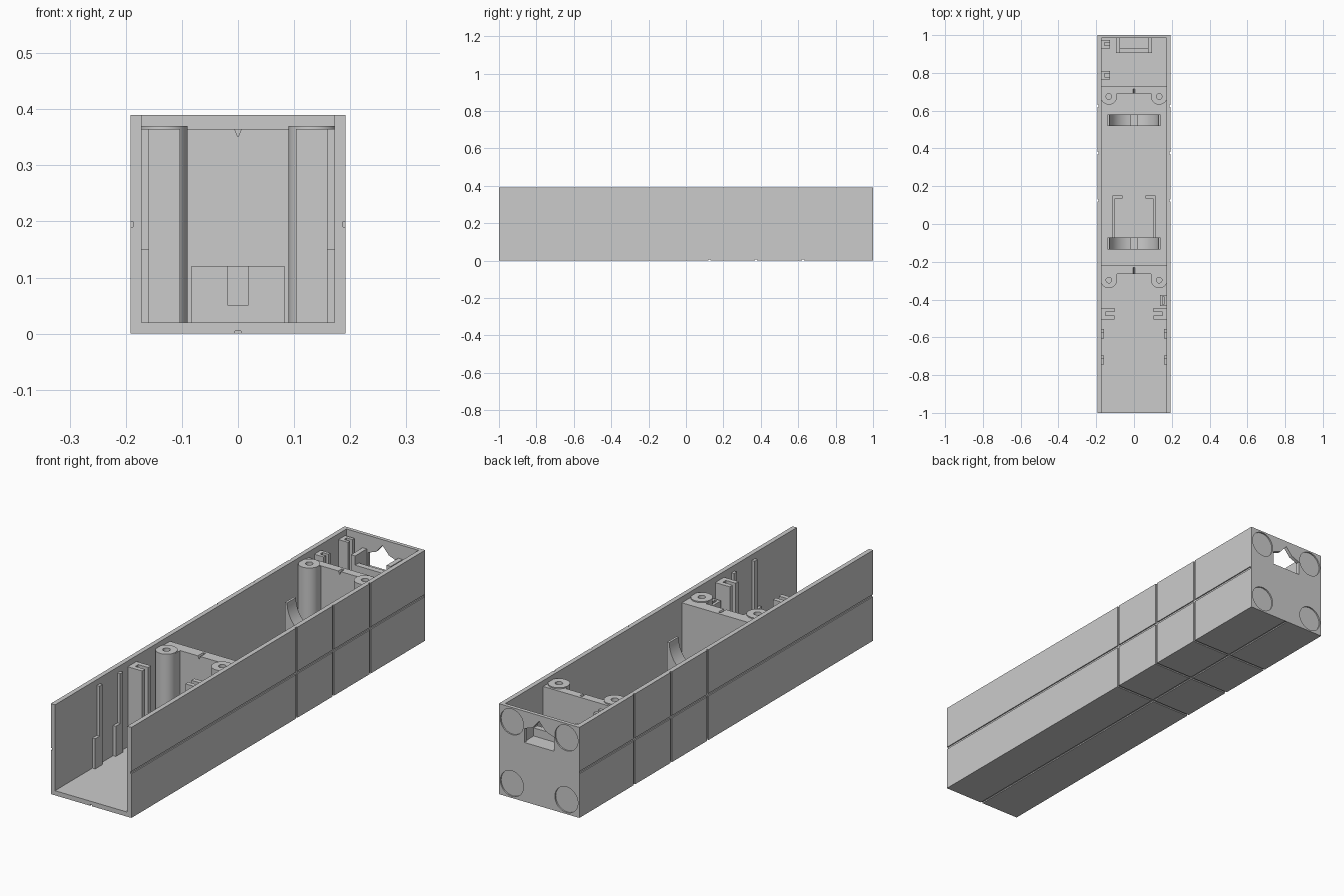
import bpy
import bmesh
import math

cube = bpy.data.objects.get("Cube")
if cube:
    bpy.data.objects.remove(cube, do_unlink=True)

GREY = (0.6, 0.6, 0.6, 1)
grey = bpy.data.materials.new("light grey plastic")
grey.use_nodes = True
grey.diffuse_color = GREY
grey.node_tree.nodes["Principled BSDF"].inputs["Base Color"].default_value = GREY


def make(name, bm):
    bmesh.ops.recalc_face_normals(bm, faces=bm.faces)
    mesh = bpy.data.meshes.new(name)
    bm.to_mesh(mesh)
    bm.free()
    mesh.materials.append(grey)
    obj = bpy.data.objects.new(name, mesh)
    bpy.context.collection.objects.link(obj)
    return obj


def box(name, xs, ys, zs):
    bm = bmesh.new()
    bmesh.ops.create_cube(bm, size=1)
    for v in bm.verts:
        v.co = [(a + b) / 2 + c * abs(b - a) for (a, b), c in zip((xs, ys, zs), v.co)]
    return make(name, bm)


def prism(name, outline, ys):
    """Extrude an x-z outline along y."""
    bm = bmesh.new()
    face = bm.faces.new([bm.verts.new((x, ys[0], z)) for x, z in outline])
    out = bmesh.ops.extrude_face_region(bm, geom=[face])["geom"]
    moved = [g for g in out if isinstance(g, bmesh.types.BMVert)]
    bmesh.ops.translate(bm, verts=moved, vec=(0, ys[1] - ys[0], 0))
    return make(name, bm)


def disc(cx, cz, r, n=48):
    return [(cx + r * math.cos(math.tau * i / n), cz + r * math.sin(math.tau * i / n)) for i in range(n)]


def post(name, x, y, r, zs, n=40):
    bm = bmesh.new()
    bmesh.ops.create_cone(bm, cap_ends=True, segments=n, radius1=r, radius2=r, depth=zs[1] - zs[0])
    bmesh.ops.translate(bm, verts=bm.verts, vec=(x, y, sum(zs) / 2))
    return make(name, bm)


def combine(obj, other, mode="DIFFERENCE"):
    """Apply a boolean and remove the second object."""
    mod = obj.modifiers.new("bool", "BOOLEAN")
    mod.operation, mod.solver, mod.object = mode, "EXACT", other
    bpy.context.view_layer.objects.active = obj
    bpy.ops.object.modifier_apply(modifier=mod.name)
    bpy.data.objects.remove(other, do_unlink=True)


W, H = 0.192, 0.39       # outer half width and height
IN, FLOOR = 0.172, 0.02  # inner half width and floor top
TOP = 0.365
G, D = 0.005, 0.005      # groove half width and depth

# Open trough with a closed back
shell = box("shell", (-W, W), (-1, 1), (0, H))
combine(shell, box("cutter", (-IN, IN), (-1.1, 0.984), (FLOOR, 0.5)))

# Panel grooves along the sides and bottom
combine(shell, box("cutter", (-G, G), (-1.1, 0.995), (-0.1, D)))
for s in (-1, 1):
    combine(shell, box("cutter", sorted((s * (W - D), s * 0.3)), (-1.1, 0.995), (0.195 - G, 0.195 + G)))
for y in (0.125, 0.375, 0.625):
    combine(shell, box("cutter", (-0.3, 0.3), (y - G, y + G), (-0.1, D)))
    for s in (-1, 1):
        combine(shell, box("cutter", sorted((s * (W - D), s * 0.3)), (y - G, y + G), (-0.1, 0.5)))

# Round recesses and connector window in the back wall
for s in (-1, 1):
    for z in (0.062, 0.328):
        combine(shell, prism("cutter", disc(s * 0.13, z, 0.055), (0.994, 1.1)))
window = [(-0.07, 0.255), (0.07, 0.255), (0.07, 0.315), (0.03, 0.33), (0, 0.365), (-0.03, 0.33), (-0.07, 0.315)]
combine(shell, prism("cutter", window, (0.9, 1.1)))


# Bulkheads with screw posts and a cable opening
def bulkhead(name, front, back, post_y):
    wall = box(name, (-IN, IN), (front, back), (FLOOR, TOP))
    for s in (-1, 1):
        combine(wall, box("lug", sorted((s * 0.09, s * IN)), (post_y, back), (FLOOR, TOP)), "UNION")
        combine(wall, post("post", s * 0.133, post_y, 0.043, (FLOOR, 0.37)), "UNION")
        combine(wall, post("cutter", s * 0.133, post_y, 0.015, (0.2, 0.5), 24))
    combine(wall, box("cutter", (-0.083, 0.083), (front - 0.1, back + 0.1), (0, 0.12)))
    combine(wall, prism("cutter", [(-0.012, 0.38), (0, 0.35), (0.012, 0.38)], (front - 0.01, back - 0.012)))


bulkhead("front_bulkhead", -0.265, -0.217, -0.297)
bulkhead("rear_bulkhead", 0.692, 0.727, 0.675)

# Round cradles with a slot at the bottom
for name, ys in (("front_cradle", (-0.135, -0.072)), ("rear_cradle", (0.52, 0.58))):
    cradle = box(name, (-0.14, 0.14), ys, (FLOOR, 0.26))
    cut = (ys[0] - 0.1, ys[1] + 0.1)
    combine(cradle, prism("cutter", disc(0, 0.26, 0.13), cut))
    combine(cradle, box("cutter", (-0.018, 0.018), cut, (0.05, 0.3)))

for s, side in ((-1, "right"), (1, "left")):
    # Hooked rails behind the front cradle
    rail = box(side + "_rail", sorted((s * 0.1, s * 0.115)), (-0.072, 0.15), (FLOOR, 0.12))
    combine(rail, box("hook", sorted((s * 0.06, s * 0.115)), (0.135, 0.15), (FLOOR, 0.12)), "UNION")
    # Pairs of plates that hold a board
    for i, y in enumerate((-0.505, -0.465)):
        box(f"{side}_board_plate_{i}", sorted((s * 0.103, s * IN)), (y, y + 0.02), (FLOOR, TOP))
    box(side + "_board_slot", sorted((s * 0.15, s * IN)), (-0.486, -0.464), (FLOOR, TOP))
    # Stepped ribs on the side walls
    for i, y in enumerate((-0.745, -0.605)):
        rib = box(f"{side}_rib_{i}", sorted((s * 0.159, s * IN)), (y, y + 0.05), (FLOOR, 0.15))
        combine(rib, box("stem", sorted((s * 0.159, s * IN)), (y + 0.03, y + 0.05), (FLOOR, TOP)), "UNION")

# Small clip on the left wall
clip = box("left_clip", (0.137, IN), (-0.435, -0.375), (FLOOR, 0.3))
combine(clip, box("cutter", (0.15, 0.16), (-0.425, -0.385), (0.1, 0.4)))

# Slotted clips on the right wall near the back
for i, y in enumerate((0.765, 0.93)):
    clip = box(f"rear_clip_{i}", (-IN, -0.127), (y, y + 0.045), (FLOOR, TOP))
    combine(clip, box("cutter", (-0.155, -0.1), (y + 0.014, y + 0.031), (FLOOR + 0.02, 0.5)))

# Connector shelf behind the window
shelf = box("connector_shelf", (-0.095, 0.095), (0.905, 0.984), (0.235, 0.255))
combine(shelf, box("lip", (-0.095, 0.095), (0.905, 0.93), (0.235, 0.29)), "UNION")
for s in (-1, 1):
    combine(shelf, box("cheek", sorted((s * 0.075, s * 0.095)), (0.905, 0.984), (0.235, 0.33)), "UNION")

# Smooth the curved walls, keep edges sharp
bpy.ops.object.select_all(action="DESELECT")
for obj in bpy.context.collection.objects:
    if obj.type == "MESH" and grey.name in obj.data.materials:
        obj.select_set(True)
        bpy.context.view_layer.objects.active = obj
bpy.ops.object.shade_smooth_by_angle(angle=math.radians(30))
